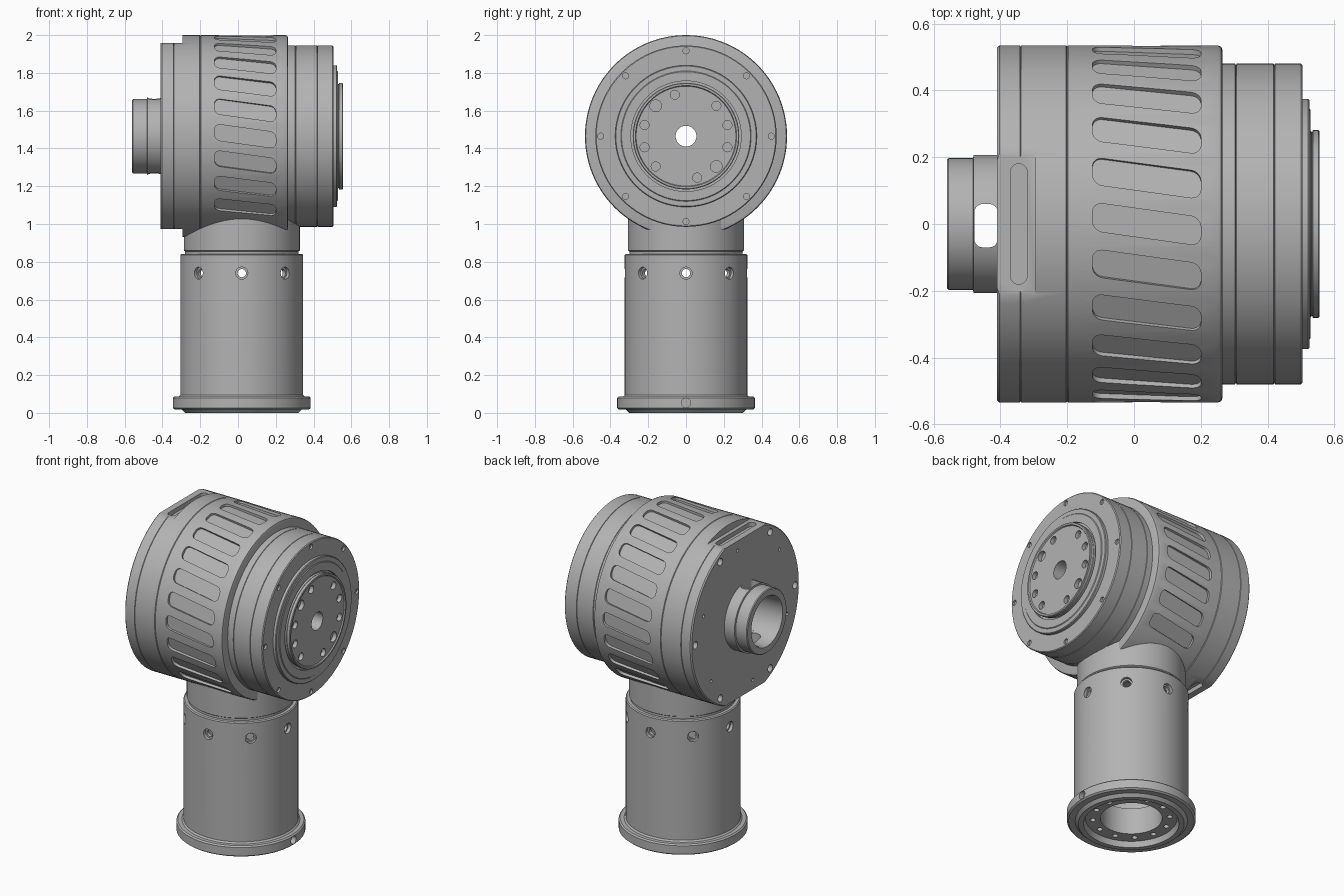
import bpy, bmesh
from math import sin, cos, pi, radians
from mathutils import Matrix, Vector

if "Cube" in bpy.data.objects:
    bpy.data.objects.remove(bpy.data.objects["Cube"])

AXIS_Z = 1.465     # height of the joint axis
STEM_X = 0.02      # centre of the upright stem
SEG = 96
X, Y, Z = Vector((1, 0, 0)), Vector((0, 1, 0)), Vector((0, 0, 1))

GREY = bpy.data.materials.new("machined grey")
GREY.use_nodes = True
GREY.diffuse_color = (0.45, 0.45, 0.45, 1)
GREY.node_tree.nodes["Principled BSDF"].inputs["Base Color"].default_value = (0.45, 0.45, 0.45, 1)


def to_object(name, bm):
    bmesh.ops.recalc_face_normals(bm, faces=bm.faces)
    mesh = bpy.data.meshes.new(name)
    bm.to_mesh(mesh)
    bm.free()
    mesh.materials.append(GREY)
    obj = bpy.data.objects.new(name, mesh)
    bpy.context.collection.objects.link(obj)
    return obj


def lathe(name, profile, along_x=True):
    """Spin a closed (position along axis, radius) profile into a ring."""
    bm = bmesh.new()
    rings = []
    for i in range(SEG):
        c, s = cos(2 * pi * i / SEG), sin(2 * pi * i / SEG)
        if along_x:
            ring = [bm.verts.new((p, r * s, AXIS_Z + r * c)) for p, r in profile]
        else:
            ring = [bm.verts.new((STEM_X + r * c, r * s, p)) for p, r in profile]
        rings.append(ring)
    n = len(profile)
    for i, a in enumerate(rings):
        b = rings[(i + 1) % SEG]
        for j in range(n):
            k = (j + 1) % n
            bm.faces.new((a[j], a[k], b[k], b[j]))
    return to_object(name, bm)


def frame(origin, u, v, w):
    m = Matrix((u, v, w)).transposed().to_4x4()
    m.translation = origin
    return m


def circle(r, n=20):
    return [(r * cos(2 * pi * i / n), r * sin(2 * pi * i / n)) for i in range(n)]


def rounded(w, h, r, slope=0.0, n=5):
    """Rounded rectangle, sheared by slope."""
    pts = []
    for q, (sx, sy) in enumerate([(1, 1), (-1, 1), (-1, -1), (1, -1)]):
        for i in range(n + 1):
            a = pi / 2 * (q + i / n)
            u = sx * (w / 2 - r) + r * cos(a)
            pts.append((u, sy * (h / 2 - r) + r * sin(a) + slope * u))
    return pts


def cut(obj, prisms):
    """Subtract prisms given as (outline, frame, near depth, far depth)."""
    bm = bmesh.new()
    for outline, m, d0, d1 in prisms:
        lo, hi = ([bm.verts.new(m @ Vector((u, v, d))) for u, v in outline] for d in (d0, d1))
        bm.faces.new(lo)
        bm.faces.new(hi)
        for i in range(len(lo)):
            j = (i + 1) % len(lo)
            bm.faces.new((lo[i], lo[j], hi[j], hi[i]))
    cutter = to_object("cutter", bm)
    cutter.hide_render = True
    mod = obj.modifiers.new("cut", "BOOLEAN")
    mod.operation, mod.solver, mod.object = "DIFFERENCE", "EXACT", cutter
    bpy.context.view_layer.objects.active = obj
    bpy.ops.object.modifier_apply(modifier=mod.name)
    bpy.data.objects.remove(cutter)


def face_holes(radius, angles, size, x, depth):
    """Holes along x, set on a circle around the joint axis."""
    out = []
    for deg in angles:
        a = radians(deg)
        centre = Vector((x, radius * cos(a), AXIS_Z + radius * sin(a)))
        out.append((circle(size), frame(centre, Y, Z, X), -depth, depth))
    return out


# Rear cap with flat notches at top and bottom
cap = lathe("rear_cap", [(-0.41, 0.055), (-0.41, 0.528), (-0.403, 0.535), (-0.342, 0.535),
                         (-0.34, 0.531), (-0.338, 0.535), (-0.203, 0.535), (-0.2, 0.531), (-0.2, 0.055)])
notches, pockets = [], []
for side in (1, -1):
    m = frame(Vector((-0.36, 0, AXIS_Z)), X, Y, Z * side)
    notches.append((rounded(0.13, 0.44, 0.008), m, 0.492, 0.6))
    pockets.append((rounded(0.05, 0.36, 0.024), m.copy() @ Matrix.Translation((0.015, 0, 0)), 0.465, 0.55))
cut(cap, notches)
cut(cap, pockets)
cut(cap, face_holes(0.492, range(0, 360, 60), 0.022, -0.41, 0.03))
cut(cap, face_holes(0.44, range(20, 360, 60), 0.01, -0.41, 0.02))
cut(cap, [(circle(0.15, 48), frame(Vector((-0.41, 0, AXIS_Z)), Y, Z, X), -0.05, 0.1)])

# Grip band with slanted recesses, left plain above the neck
band = lathe("grip_band", [(-0.2, 0.055), (-0.2, 0.531), (-0.197, 0.535), (0.25, 0.535),
                           (0.261, 0.531), (0.265, 0.52), (0.265, 0.055)])
grips = []
for deg in range(0, 360, 15):
    if abs(deg - 180) < 40:
        continue
    a = radians(deg)
    m = frame(Vector((0.038, 0, AXIS_Z)), X, Vector((0, -cos(a), -sin(a))), Vector((0, -sin(a), cos(a))))
    grips.append((rounded(0.325, 0.085, 0.03, 0.14), m, 0.519, 0.56))
cut(band, grips)

# Output drum with two seams and small rim marks
drum = lathe("output_drum", [(0.265, 0.055), (0.265, 0.48), (0.303, 0.48), (0.305, 0.476), (0.307, 0.48),
                             (0.418, 0.48), (0.42, 0.476), (0.422, 0.48), (0.5, 0.48), (0.505, 0.475),
                             (0.505, 0.055)])
cut(drum, face_holes(0.452, range(0, 360, 45), 0.016, 0.505, 0.012))

# Stepped ring and bolted output plate
lathe("output_ring", [(0.5, 0.055), (0.5, 0.375), (0.521, 0.375), (0.525, 0.371), (0.525, 0.345),
                      (0.529, 0.341), (0.529, 0.292), (0.515, 0.292), (0.515, 0.055)])
plate = lathe("output_plate", [(0.51, 0.055), (0.51, 0.278), (0.53, 0.278), (0.533, 0.274), (0.536, 0.282),
                               (0.552, 0.282), (0.555, 0.278), (0.555, 0.268), (0.548, 0.264), (0.548, 0.055)])
small = [15, 45, 105, 165, 195, 225, 285, 345]
cut(plate, face_holes(0.227, small, 0.024, 0.548, 0.025))
cut(plate, face_holes(0.227, [135, 315], 0.031, 0.548, 0.025))

# Rear tube with a slot through its wall
tube = lathe("rear_tube", [(-0.56, 0.155), (-0.56, 0.192), (-0.555, 0.197), (-0.482, 0.197), (-0.48, 0.207),
                           (-0.38, 0.207), (-0.38, 0.15), (-0.55, 0.15)])
cut(tube, [(rounded(0.07, 0.13, 0.025), frame(Vector((-0.443, -0.005, AXIS_Z)), X, Y, Z), -0.3, 0.3)])

# Neck between stem and housing
lathe("neck", [(0.79, 0.25), (0.79, 0.3), (0.855, 0.3), (0.86, 0.307), (1.25, 0.307), (1.25, 0.25)], False)

# Hollow stem with base flange
stem = lathe("stem", [(0.0, 0.27), (0.0, 0.3), (0.018, 0.318), (0.018, 0.355), (0.026, 0.365), (0.078, 0.365),
                      (0.086, 0.357), (0.086, 0.334), (0.095, 0.325), (0.836, 0.325), (0.842, 0.319),
                      (0.842, 0.285), (0.2, 0.285), (0.2, 0.175), (0.035, 0.175), (0.035, 0.26)], False)
for size, near, far in ((0.032, 0.305, 0.4), (0.022, 0.2, 0.4)):
    holes = []
    for i in range(8):
        a = i * pi / 4
        w = Vector((cos(a), sin(a), 0))
        holes.append((circle(size), frame(Vector((STEM_X, 0, 0.74)), Vector((-sin(a), cos(a), 0)), Z, w), near, far))
    cut(stem, holes)
cut(stem, [(circle(0.025), frame(Vector((STEM_X, 0, 0.053)), Y, Z, X), 0.335, 0.4)])
bolts = []
for i in range(12):
    a = (i + 0.5) * pi / 6
    bolts.append((circle(0.016), frame(Vector((STEM_X + 0.218 * cos(a), 0.218 * sin(a), 0)), X, Y, Z), 0.02, 0.07))
cut(stem, bolts)

# Smooth the round faces, keep the edges crisp
bpy.ops.object.select_all(action="DESELECT")
for obj in bpy.context.scene.objects:
    if obj.type == "MESH" and GREY.name in obj.data.materials:
        obj.select_set(True)
        bpy.context.view_layer.objects.active = obj
bpy.ops.object.shade_smooth_by_angle(angle=radians(30))
